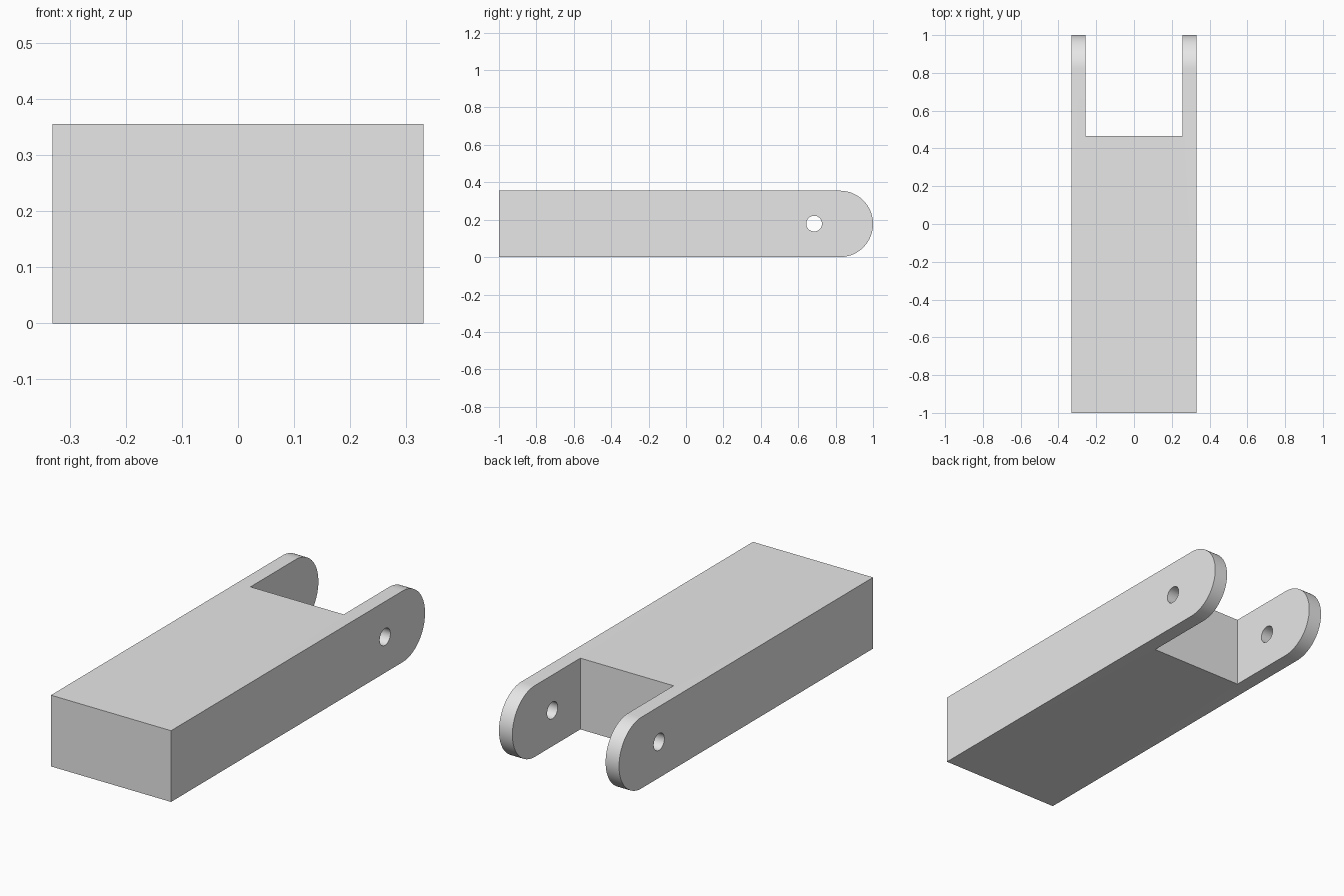
import bpy, bmesh, math

if "Cube" in bpy.data.objects:
    bpy.data.objects.remove(bpy.data.objects["Cube"])

HALF_W, HEIGHT = 0.331, 0.355      # block half width and height
R = HEIGHT / 2                     # rounded fork tip radius
ARM_IN, SLOT_Y = 0.257, 0.465      # inner arm face, slot floor
PIN_Y, PIN_Z, PIN_R = 0.685, 0.179, 0.042

grey = bpy.data.materials.new("light grey")
grey.diffuse_color = (0.8, 0.8, 0.8, 1)
grey.use_nodes = True
grey.node_tree.nodes["Principled BSDF"].inputs["Base Color"].default_value = grey.diffuse_color


def prism(name, profile, half_width):
    """Extrude a (y, z) profile along x, centred on x = 0."""
    bm = bmesh.new()
    face = bm.faces.new([bm.verts.new((-half_width, y, z)) for y, z in profile])
    ext = bmesh.ops.extrude_face_region(bm, geom=[face])
    moved = [v for v in ext["geom"] if isinstance(v, bmesh.types.BMVert)]
    bmesh.ops.translate(bm, vec=(2 * half_width, 0, 0), verts=moved)
    bmesh.ops.recalc_face_normals(bm, faces=bm.faces)
    mesh = bpy.data.meshes.new(name)
    bm.to_mesh(mesh)
    bm.free()
    mesh.materials.append(grey)
    obj = bpy.data.objects.new(name, mesh)
    bpy.context.collection.objects.link(obj)
    return obj


def arc(cy, cz, r, start, end, steps):
    angles = [start + (end - start) * i / steps for i in range(steps + 1)]
    return [(cy + r * math.cos(a), cz + r * math.sin(a)) for a in angles]


# Long block with a rounded far end
tip = arc(1 - R, R, R, -math.pi / 2, math.pi / 2, 48)
body = prism("clevis_body", [(-1, 0)] + tip + [(-1, HEIGHT)], HALF_W)

# Slot between the arms, and the pin hole through both arms
slot = prism("slot_cutter", [(SLOT_Y, -0.1), (1.2, -0.1),
                             (1.2, HEIGHT + 0.1), (SLOT_Y, HEIGHT + 0.1)], ARM_IN)
hole = prism("pin_hole_cutter",
             arc(PIN_Y, PIN_Z, PIN_R, 0, 2 * math.pi, 40)[:-1], HALF_W + 0.1)

bpy.context.view_layer.objects.active = body
body.select_set(True)
for cutter in (slot, hole):
    mod = body.modifiers.new(cutter.name, 'BOOLEAN')
    mod.operation, mod.solver, mod.object = 'DIFFERENCE', 'EXACT', cutter
    bpy.ops.object.modifier_apply(modifier=mod.name)
    cutter.hide_render = True
    bpy.data.objects.remove(cutter)

# Smooth tips and hole walls, sharp edges elsewhere
bpy.ops.object.shade_smooth_by_angle(angle=math.radians(30))
